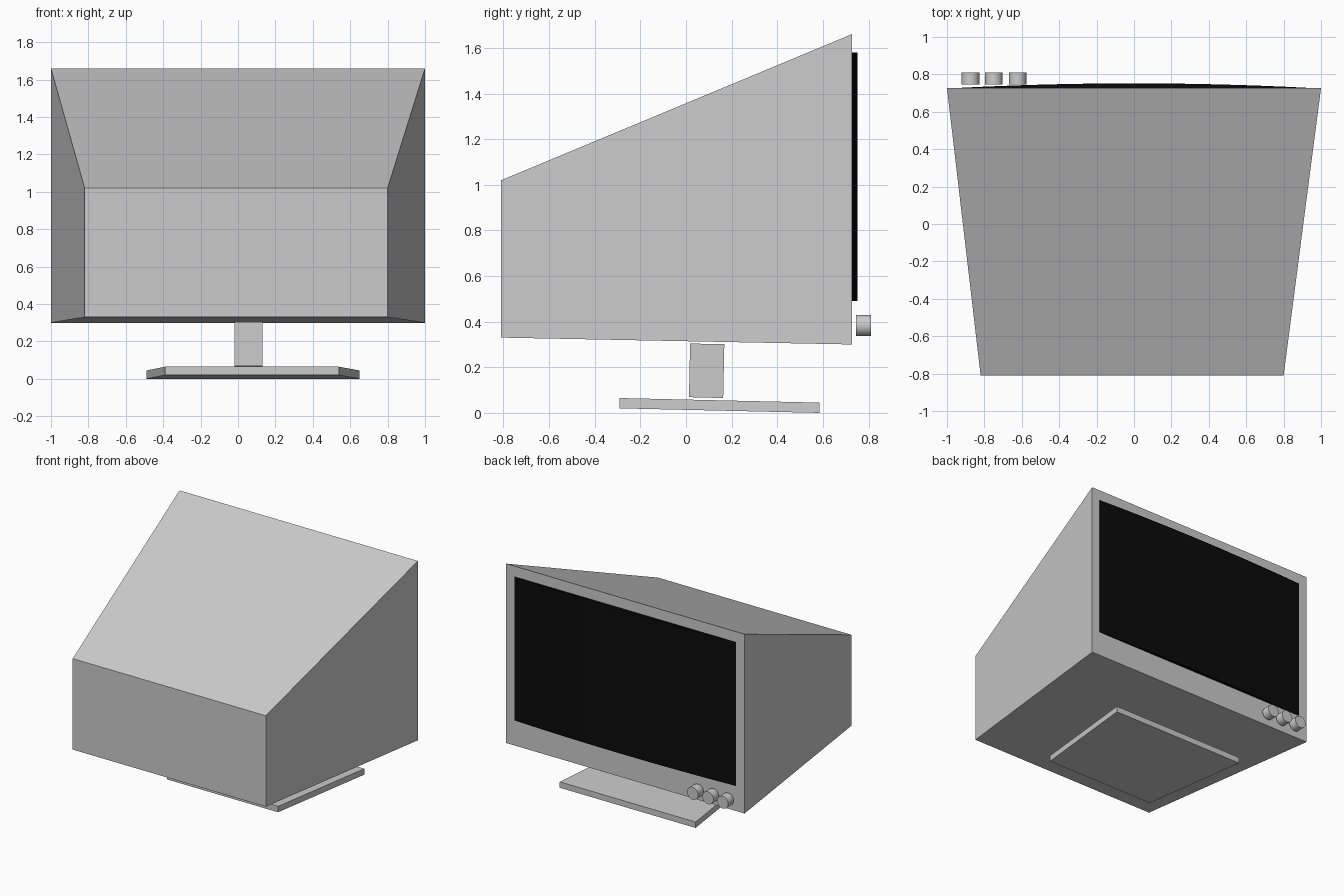
import bpy, bmesh, math
from mathutils import Matrix

if "Cube" in bpy.data.objects:
    bpy.data.objects.remove(bpy.data.objects["Cube"])


def make_object(name, bm, color=None):
    bmesh.ops.recalc_face_normals(bm, faces=bm.faces)
    mesh = bpy.data.meshes.new(name)
    bm.to_mesh(mesh)
    bm.free()
    obj = bpy.data.objects.new(name, mesh)
    bpy.context.collection.objects.link(obj)
    if color:
        mat = bpy.data.materials.new(name + "_color")
        mat.diffuse_color = color
        mat.use_nodes = True
        mat.node_tree.nodes["Principled BSDF"].inputs["Base Color"].default_value = mat.diffuse_color
        mesh.materials.append(mat)
    return obj


def loft(name, rings, color=None):
    """Closed solid skinned through matching rings of points."""
    bm = bmesh.new()
    loops = [[bm.verts.new(p) for p in ring] for ring in rings]
    for a, b in zip(loops, loops[1:]):
        n = len(a)
        for i in range(n):
            bm.faces.new((a[i], a[(i + 1) % n], b[(i + 1) % n], b[i]))
    bm.faces.new(loops[0])
    bm.faces.new(loops[-1])
    return make_object(name, bm, color)


def upright_rect(y, x0, x1, z0, z1):
    return [(x0, y, z0), (x1, y, z0), (x1, y, z1), (x0, y, z1)]


# Tapered cabinet
loft("cabinet", [upright_rect(-0.81, -0.82, 0.80, 0.33, 1.02),
                 upright_rect(0.727, -1.0, 1.0, 0.30, 1.66)])

# Tilted base plate and neck
loft("base_plate", [upright_rect(-0.291, -0.39, 0.54, 0.02, 0.065),
                    upright_rect(0.585, -0.49, 0.65, 0.0, 0.045)])
loft("neck", [[(x, 0.013, 0.069), (x, 0.163, 0.065), (x, 0.168, 0.301), (x, 0.018, 0.304)]
              for x in (-0.02, 0.13)])

# Gently bulging dark screen
HALF, BULGE, Y0, STEPS = 0.93, 0.024, 0.727, 16
outline = []
for i in range(STEPS + 1):
    x = -HALF + 2 * HALF * i / STEPS
    outline.append((x, Y0 + 0.001 + BULGE * (1 - (x / HALF) ** 2)))
outline += [(HALF, Y0 - 0.005), (-HALF, Y0 - 0.005)]
loft("screen", [[(x, y, z) for x, y in outline] for z in (0.49, 1.58)],
     (0.003, 0.003, 0.003, 1))

# Row of control knobs below the screen
for i, x in enumerate((-0.874, -0.75, -0.622)):
    bm = bmesh.new()
    bmesh.ops.create_cone(bm, cap_ends=True, segments=32, radius1=0.047, radius2=0.047,
                          depth=0.065,
                          matrix=Matrix.Translation((x, 0.7775, 0.383))
                          @ Matrix.Rotation(math.pi / 2, 4, 'X'))
    knob = make_object(f"knob_{i + 1}", bm)
    bpy.ops.object.select_all(action='DESELECT')
    knob.select_set(True)
    bpy.context.view_layer.objects.active = knob
    bpy.ops.object.shade_smooth_by_angle(angle=math.radians(30))
